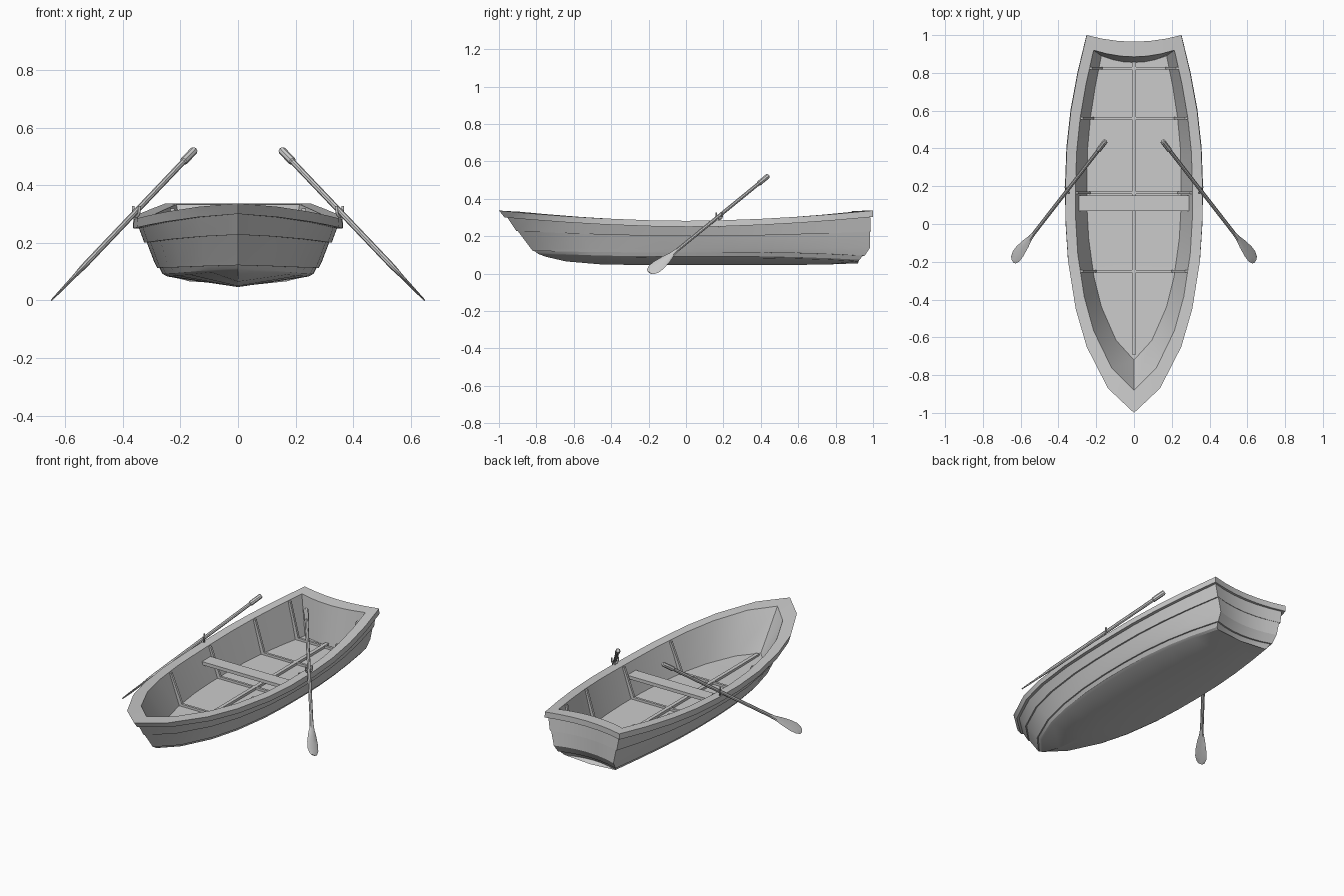
import bpy, bmesh, math
from mathutils import Vector, Matrix

if "Cube" in bpy.data.objects:
    bpy.data.objects.remove(bpy.data.objects["Cube"])

# Plan outline: (fraction from bow to stern, fraction of full half width)
SHAPE = [(0, 0), (.065, .38), (.175, .69), (.275, .85), (.4, .96), (.5, .995),
         (.6, 1), (.7, .98), (.8, .92), (.9, .82), (1, .69)]


def width_at(s):
    for (a, wa), (b, wb) in zip(SHAPE, SHAPE[1:]):
        if s <= b:
            return wa + (wb - wa) * (s - a) / (b - a)
    return SHAPE[-1][1]


def height_at(s, lv):
    _, _, _, zb, zm, zs, p = lv
    end = zb if s < .5 else zs
    return zm + (end - zm) * abs(2 * s - 1) ** p


# Hull rings: half width, bow y, stern y, bow z, mid z, stern z, sheer power
RAIL_IN = (.31, -.88, .92, .33, .28, .333, 1.8)
FLOOR = (.25, -.72, .89, .105, .10, .10, 4)
LEVELS = [
    (0, -.75, .92, .09, .046, .055, 6),
    (.245, -.79, .922, .105, .083, .066, 3),
    (.262, -.80, .928, .112, .092, .074, 3),
    (.273, -.812, .945, .122, .113, .095, 3),
    (.281, -.82, .955, .122, .113, .095, 3),
    (.291, -.83, .985, .135, .133, .14, 3),
    (.317, -.90, .985, .228, .20, .225, 1.8),
    (.326, -.907, .988, .228, .20, .225, 1.8),
    (.345, -.955, .985, .30, .25, .303, 1.8),
    (.365, -.97, 1.0, .30, .25, .303, 1.8),
    (.363, -1.0, 1.0, .337, .282, .337, 1.8),
    RAIL_IN, FLOOR,
    (0, -.72, .855, .105, .10, .10, 4),
]


def finish(bm, name, smooth=True):
    bmesh.ops.recalc_face_normals(bm, faces=bm.faces)
    me = bpy.data.meshes.new(name)
    bm.to_mesh(me)
    bm.free()
    ob = bpy.data.objects.new(name, me)
    bpy.context.collection.objects.link(ob)
    if smooth:
        bpy.ops.object.select_all(action='DESELECT')
        ob.select_set(True)
        bpy.context.view_layer.objects.active = ob
        bpy.ops.object.shade_smooth_by_angle(angle=math.radians(25))
    return ob


def loft(bm, rings, caps=False):
    rows = [[bm.verts.new(p) for p in r] for r in rings]
    n = len(rows[0])
    for a, b in zip(rows, rows[1:]):
        for i in range(n):
            j = (i + 1) % n
            bm.faces.new((a[i], a[j], b[j], b[i]))
    if caps:
        bm.faces.new(rows[0])
        bm.faces.new(rows[-1])


def box(name, x, y0, y1, z0, z1):
    bm = bmesh.new()
    loft(bm, [[(-x, y0, z), (x, y0, z), (x, y1, z), (-x, y1, z)] for z in (z0, z1)], True)
    return finish(bm, name, False)


# Hull shell: closed rings from keel, over the rail, down to the floor
def hull_ring(lv):
    w, yb, ye = lv[:3]
    bow = .035 if w else 0
    side = [(w * f, yb + (ye - yb) * s, height_at(s, lv)) for s, f in SHAPE]
    across = [(w * .69 * k, ye - bow * (1 - k * k), lv[5]) for k in (.67, .33, 0, -.33, -.67)]
    return side + across + [(-x, y, z) for x, y, z in side[:0:-1]]


bm = bmesh.new()
loft(bm, [hull_ring(lv) for lv in LEVELS])
bmesh.ops.remove_doubles(bm, verts=bm.verts, dist=1e-5)
bmesh.ops.dissolve_degenerate(bm, dist=1e-6, edges=bm.edges)
finish(bm, "hull")

# Inner keel strip and seat
box("floor_keel", .011, -.69, .86, .095, .115)
box("seat", .296, .068, .15, .205, .225)

# Ribs following the inner walls and floor
for i, y in enumerate((-.25, .165, .56, .825)):
    pts = []
    for lv in (RAIL_IN, FLOOR):
        s = (y - lv[1]) / (lv[2] - lv[1])
        pts.append((lv[0] * width_at(s), height_at(s, lv)))
    (xw, zw), (xf, zf) = pts
    zw -= .004
    half = [(xw, zw), (xf, zf - .004), (-xf, zf - .004), (-xw, zw),
            (-xw + .014, zw), (-xf + .018, zf + .014), (xf - .018, zf + .014), (xw - .014, zw)]
    bm = bmesh.new()
    loft(bm, [[(x, y + d, z) for x, z in half] for d in (-.007, .007)], True)
    finish(bm, f"rib_{i + 1}", False)

# Oars: distance from the handle end, half width, half thickness
OAR = [(0, .010, .010), (.006, .014, .014), (.075, .014, .014), (.08, .010, .010),
       (.74, .010, .010), (.78, .014, .009), (.83, .027, .006), (.89, .037, .005),
       (.93, .037, .004), (.958, .026, .003), (.967, .014, .003)]
for side, label in ((1, "left"), (-1, "right")):
    start, tip = Vector((.15 * side, .44, .523)), Vector((.643 * side, -.195, .005))
    d = (tip - start).normalized()
    nrm = Vector((-d.z * side, 0, d.x * side)).normalized()
    wid = nrm.cross(d).normalized()
    total = (tip - start).length
    bm = bmesh.new()
    rings = []
    for t, w, h in OAR:
        c = start + d * (t / .967 * total)
        rings.append([c + wid * w * math.cos(a) + nrm * h * math.sin(a)
                      for a in [k * math.pi / 4 for k in range(8)]])
    loft(bm, rings, True)
    finish(bm, label + "_oar")

    # Oarlock: a small U with a pin in the rail
    c = start + d * ((start.y - .178) / -d.y)
    ax = Vector((-d.y, d.x, 0)).normalized()
    if ax.y < 0:
        ax = -ax
    ax = (ax + Vector((0, .6, 0))).normalized()
    up = Vector((0, 0, 1))
    u = [c + ax * .019 + up * .018]
    u += [c + ax * .019 * math.cos(a) - up * .019 * math.sin(a)
          for a in [k * math.pi / 6 for k in range(7)]]
    u.append(c - ax * .019 + up * .018)
    cu = bpy.data.curves.new(label + "_oarlock", 'CURVE')
    cu.dimensions = '3D'
    cu.bevel_depth = .005
    cu.bevel_resolution = 1
    cu.use_fill_caps = True
    for path in (u, [c - up * .017, c - up * .06]):
        sp = cu.splines.new('POLY')
        sp.points.add(len(path) - 1)
        for p, co in zip(sp.points, path):
            p.co = (*co, 1)
    bpy.context.collection.objects.link(bpy.data.objects.new(label + "_oarlock", cu))
